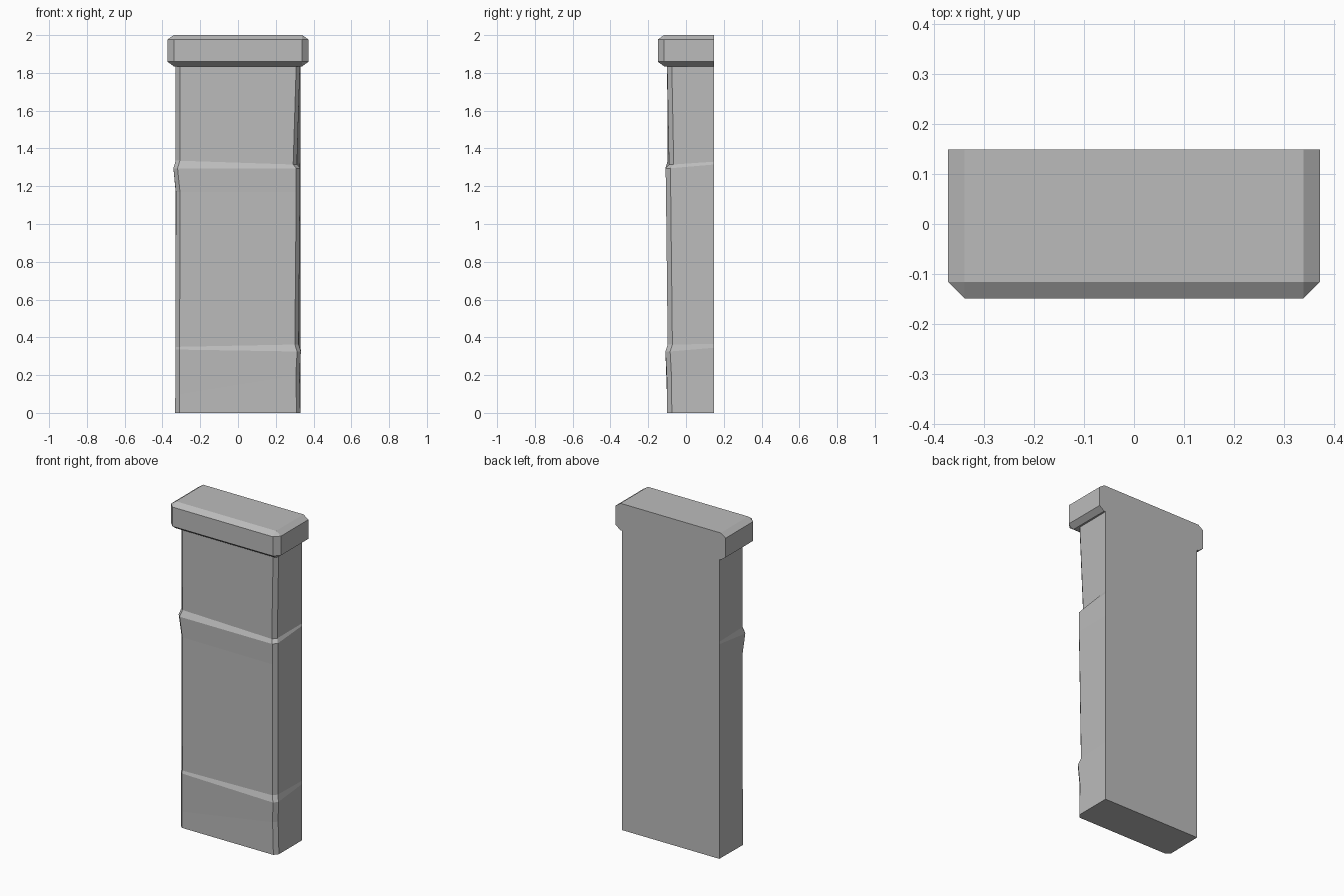
import bpy, bmesh

cube = bpy.data.objects.get("Cube")
if cube:
    bpy.data.objects.remove(cube, do_unlink=True)

# Plain grey stone
stone = bpy.data.materials.new("grey stone")
stone.use_nodes = True
colour = (0.5, 0.5, 0.5, 1)
stone.diffuse_color = colour
stone.node_tree.nodes["Principled BSDF"].inputs["Base Color"].default_value = colour

BACK = 0.149


def loft(name, rings, close_top):
    """Join rings of equal length with faces, closing the bottom and maybe the top."""
    bm = bmesh.new()
    loops = [[bm.verts.new(p) for p in ring] for ring in rings]
    for low, high in zip(loops, loops[1:]):
        for i in range(len(low)):
            j = (i + 1) % len(low)
            bm.faces.new((low[i], low[j], high[j], high[i]))
    bm.faces.new(loops[0])
    if close_top:
        bm.faces.new(loops[-1])
    bmesh.ops.remove_doubles(bm, verts=bm.verts, dist=0.0005)
    bmesh.ops.recalc_face_normals(bm, faces=bm.faces)
    mesh = bpy.data.meshes.new(name)
    bm.to_mesh(mesh)
    bm.free()
    mesh.materials.append(stone)
    obj = bpy.data.objects.new(name, mesh)
    bpy.context.collection.objects.link(obj)


def shaft_ring(back_z, right, left):
    """Section with a chipped corner on each side, given as (x, y, z)."""
    (rx, ry, rz), (lx, ly, lz) = right, left
    return [(-0.33, BACK, back_z), (-rx, ry + 0.023, rz), (-rx + 0.022, ry, rz),
            (lx - 0.02, ly, lz), (lx, ly + 0.025, lz), (0.33, BACK, back_z)]


# Shaft: uneven front and sides with two worn ledges, flat back
loft("shaft", [
    shaft_ring(0, (0.333, -0.1, 0), (0.33, -0.1, 0)),
    shaft_ring(0.2, (0.332, -0.101, 0.1), (0.326, -0.102, 0.2)),
    shaft_ring(0.345, (0.331, -0.103, 0.335), (0.333, -0.109, 0.325)),
    shaft_ring(0.365, (0.331, -0.096, 0.35), (0.321, -0.097, 0.362)),
    shaft_ring(1.17, (0.329, -0.101, 1.17), (0.328, -0.106, 1.17)),
    shaft_ring(1.315, (0.342, -0.109, 1.295), (0.328, -0.108, 1.295)),
    shaft_ring(1.33, (0.33, -0.097, 1.335), (0.312, -0.09, 1.315)),
    shaft_ring(1.836, (0.33, -0.1, 1.836), (0.328, -0.1, 1.836)),
], False)


def cap_ring(z, inset, chamfer):
    x, y = 0.373 - inset, -BACK + inset
    return [(-x, BACK, z), (-x, y + chamfer, z), (-x + chamfer, y, z),
            (x - chamfer, y, z), (x, y + chamfer, z), (x, BACK, z)]


# Cap: slab bevelled on the front and both sides, flush at the back
B = 0.033
loft("cap", [
    cap_ring(1.835, B, 0), cap_ring(1.859, 0, B),
    cap_ring(1.977, 0, B), cap_ring(2, B, 0),
], True)
